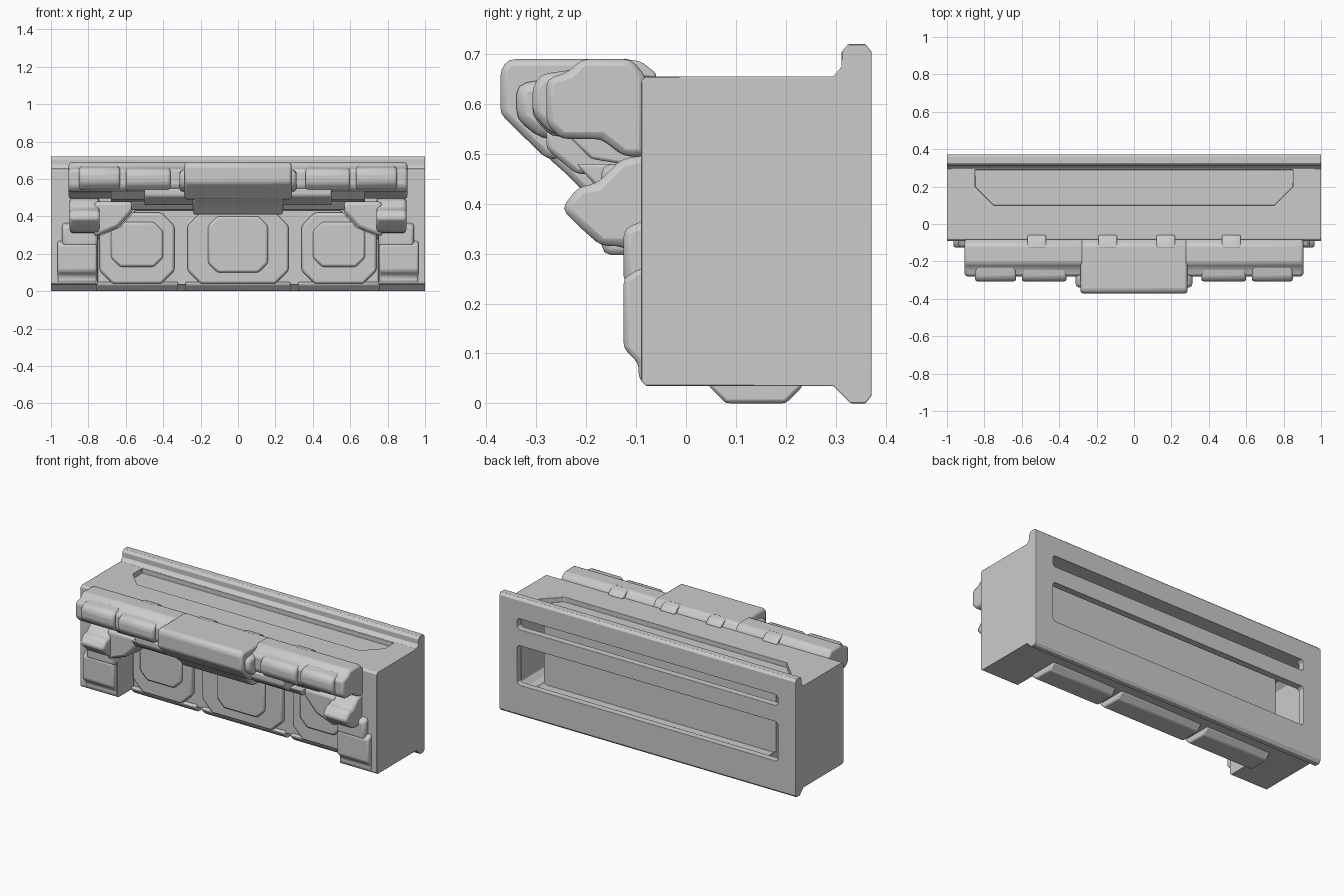
import bpy, bmesh, math

if "Cube" in bpy.data.objects:
    bpy.data.objects.remove(bpy.data.objects["Cube"])


def finish(ob, bevel):
    bpy.context.view_layer.objects.active = ob
    bpy.ops.object.select_all(action='DESELECT')
    ob.select_set(True)
    if bevel:
        m = ob.modifiers.new("soft_edges", 'BEVEL')
        m.width = bevel
        m.segments = 2
        m.limit_method = 'ANGLE'
        m.angle_limit = math.radians(25)
    bpy.ops.object.shade_smooth_by_angle(angle=math.radians(35))


def prism(name, pts, a, b, axis, bevel=0.0, cutter=False):
    """Extrude a 2D outline from a to b along axis (x: pts=yz, y: pts=xz, z: pts=xy)."""
    def pos(p, t):
        return {'x': (t, p[0], p[1]), 'y': (p[0], t, p[1]), 'z': (p[0], p[1], t)}[axis]
    bm = bmesh.new()
    lo = [bm.verts.new(pos(p, a)) for p in pts]
    hi = [bm.verts.new(pos(p, b)) for p in pts]
    bm.faces.new(lo)
    bm.faces.new(hi)
    n = len(pts)
    for i in range(n):
        bm.faces.new((lo[i], lo[(i + 1) % n], hi[(i + 1) % n], hi[i]))
    bmesh.ops.recalc_face_normals(bm, faces=bm.faces)
    me = bpy.data.meshes.new(name)
    bm.to_mesh(me)
    bm.free()
    ob = bpy.data.objects.new(name, me)
    bpy.context.collection.objects.link(ob)
    if cutter:
        ob.hide_render = True
    else:
        finish(ob, bevel)
    return ob


def octagon(cx, cz, hx, hz, c):
    return [(cx - hx, cz - hz + c), (cx - hx + c, cz - hz), (cx + hx - c, cz - hz),
            (cx + hx, cz - hz + c), (cx + hx, cz + hz - c), (cx + hx - c, cz + hz),
            (cx - hx + c, cz + hz), (cx - hx, cz + hz - c)]


def cut(body, cutter):
    m = body.modifiers.new("cut", 'BOOLEAN')
    m.operation = 'DIFFERENCE'
    m.solver = 'EXACT'
    m.object = cutter
    bpy.ops.object.select_all(action='DESELECT')
    bpy.context.view_layer.objects.active = body
    bpy.ops.object.modifier_apply(modifier=m.name)
    bpy.data.objects.remove(cutter)


def both(name, pts, a, b, bevel):
    """Profile along x on the right and left sides."""
    prism(name + "_right", pts, a, b, 'x', bevel)
    prism(name + "_left", pts, -b, -a, 'x', bevel)


def mirror_x(half):
    return half + [(-p[0], p[1]) for p in reversed(half)]


# Main casing with back flange
casing = prism("casing", [(-.09, .045), (-.08, .035), (.295, .035), (.33, 0), (.36, 0), (.372, .015),
                          (.372, .705), (.36, .72), (.325, .72), (.312, .705), (.312, .675),
                          (.295, .655), (-.08, .655), (-.09, .645)], -1, 1, 'x')

# Front niche under the shelf
niche = mirror_x([(.75, -.1), (.75, .29), (.63, .34), (.55, .43)])
cut(casing, prism("niche_cutter", niche, -.3, .065, 'y', cutter=True))

# Back slot and window in a thin frame; shallow panel behind, deep wells at both ends
cut(casing, prism("hollow_cutter", octagon(0, .38, .8, .21, .03), .25, .33, 'y', cutter=True))
for s in (-1, 1):
    cut(casing, prism("side_hollow_cutter", octagon(s * .87, .35, .085, .245, .03),
                      -.05, .33, 'y', cutter=True))
cut(casing, prism("slot_cutter", octagon(0, .562, .88, .033, .012), .28, .5, 'y', cutter=True))
cut(casing, prism("window_cutter", octagon(0, .31, .88, .12, .012), .28, .5, 'y', cutter=True))

# Shallow pocket in the top
pocket = mirror_x([(.85, .29), (.85, .2), (.75, .1)])
cut(casing, prism("pocket_cutter", pocket, .625, .72, 'z', cutter=True))
finish(casing, .009)

# Centre of the shelf, with chamfered sides
prism("shelf_centre", [(-.08, .655), (-.11, .69), (-.355, .69), (-.372, .67), (-.372, .58),
                       (-.28, .49), (-.25, .49), (-.25, .53), (-.08, .53)], -.285, .285, 'x', .022)
both("shelf_centre_cheek", [(-.08, .65), (-.28, .65), (-.34, .64), (-.34, .57), (-.29, .53),
                            (-.08, .53)], .25, .312, .02)
prism("centre_underside", [(-.08, .56), (-.29, .56), (-.28, .495), (-.24, .46), (-.19, .41),
                           (.08, .41), (.08, .5)], -.24, .24, 'x', .012)

# Shelf wings with raised fronts
both("shelf_wing", [(-.08, .655), (-.11, .69), (-.21, .69), (-.235, .665), (-.28, .65), (-.28, .56),
                    (-.25, .53), (-.17, .53), (-.125, .495), (-.08, .495)], .27, .905, .014)
for i, (a, b, z0, z1) in enumerate([(.36, .6, .545, .655), (.63, .85, .55, .66)]):
    both("wing_block_%d" % i, [(-.22, z1 + .01), (-.29, z1), (-.308, z1 - .025),
                               (-.308, z0 + .03), (-.27, z0 - .01), (-.22, z0 - .01)], a, b, .015)

# Sloping moulding below the shelf, stepped inward
prism("moulding_upper", [(-.07, .55), (-.28, .55), (-.28, .51), (-.22, .46), (-.07, .46)],
      -.5, .5, 'x', .01)
prism("moulding_lower", [(-.07, .48), (-.22, .48), (-.18, .435), (-.07, .435)], -.57, .57, 'x', .006)
prism("moulding_ends", [(-.07, .54), (-.24, .54), (-.19, .49), (-.07, .47)], -.68, .68, 'x', .006)

# Corbels, with diagonal brackets stepping up to the moulding
both("corbel", [(-.07, .5), (-.13, .49), (-.18, .44), (-.215, .435), (-.25, .39), (-.215, .355),
                (-.17, .315), (-.125, .315), (-.07, .26)], .74, .9, .015)
for s, side in ((-1, "left"), (1, "right")):
    step = [(.77, .29), (.64, .34), (.56, .43), (.56, .48), (.77, .48)]
    prism("bracket_" + side, [(s * x, z) for x, z in step], -.17, -.03, 'y', .02)

# Pillars
both("pillar", [(-.05, .035), (-.08, .035), (-.095, .05), (-.095, .08), (-.125, .11),
                (-.125, .25), (-.095, .27), (-.05, .27)], .755, .965, .02)
both("pillar_collar", [(-.05, .24), (-.125, .24), (-.125, .35), (-.05, .38)], .75, .94, .015)

# Top clips along the shelf
for i, x in enumerate((-.52, -.14, .17, .52)):
    prism("shelf_clip_%d" % i, [(-.06, .65), (-.06, .662), (-.09, .685), (-.13, .692), (-.13, .66)],
          x - .05, x + .05, 'x', .008)

# Layered panels in the niche
for nm, cx, hw, hi in (("centre", 0, .27, .16), ("left", -.54, .2, .14), ("right", .54, .2, .14)):
    prism("panel_" + nm, octagon(cx, .23, hw, .19, .07), .035, .09, 'y', .012)
    prism("panel_inset_" + nm, octagon(cx, .25, hi, .15 if cx == 0 else .12, .05),
          .02, .07, 'y', .012)

# Base feet under the panels
for i, (a, b) in enumerate(((-.76, -.32), (-.28, .28), (.32, .76))):
    prism("base_foot_%d" % i, [(.045, .05), (.045, .035), (.08, 0), (.2, 0), (.235, .035), (.235, .05)],
          a, b, 'x', .008)
